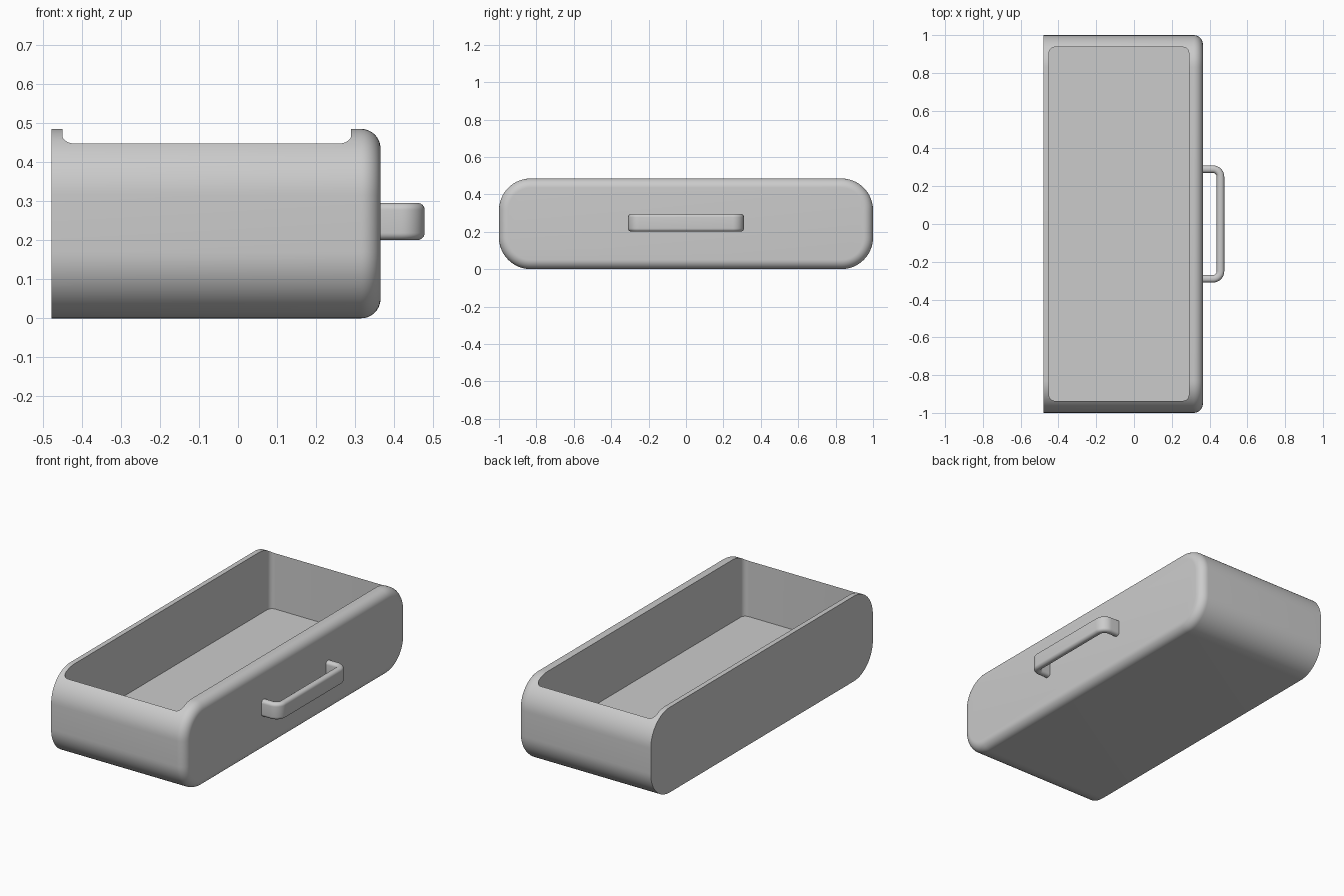
import bpy, bmesh
from math import sin, cos, pi

if "Cube" in bpy.data.objects:
    bpy.data.objects.remove(bpy.data.objects["Cube"])


def rounded_rect(w, h, r, seg):
    """Counter-clockwise outline of a w x h rounded rectangle about the origin."""
    pts = []
    for k, (sx, sy) in enumerate(((1, 1), (-1, 1), (-1, -1), (1, -1))):
        for i in range(seg + 1):
            a = (k + i / seg) * pi / 2
            pts.append((sx * (w / 2 - r) + r * cos(a), sy * (h / 2 - r) + r * sin(a)))
    return pts


def loft(name, rings):
    """Skin a list of equal-length rings and cap both ends."""
    bm = bmesh.new()
    vs = [[bm.verts.new(p) for p in ring] for ring in rings]
    n = len(vs[0])
    for a, b in zip(vs, vs[1:]):
        for i in range(n):
            bm.faces.new((a[i], a[(i + 1) % n], b[(i + 1) % n], b[i]))
    bm.faces.new(vs[0][::-1])
    bm.faces.new(vs[-1])
    bmesh.ops.recalc_face_normals(bm, faces=bm.faces)
    mesh = bpy.data.meshes.new(name)
    bm.to_mesh(mesh)
    bm.free()
    obj = bpy.data.objects.new(name, mesh)
    bpy.context.collection.objects.link(obj)
    return obj


def select_only(obj):
    bpy.ops.object.select_all(action='DESELECT')
    obj.select_set(True)
    bpy.context.view_layer.objects.active = obj


# Drawer body: rounded section along x with a rounded front edge
BACK, FRONT, H, R, EDGE = -0.478, 0.365, 0.485, 0.17, 0.05


def body_ring(x, inset):
    pts = rounded_rect(2 - 2 * inset, H - 2 * inset, R - inset, 16)
    return [(x, y, z + H / 2) for y, z in pts]


rings = [body_ring(BACK, 0)]
for i in range(11):
    t = i / 10 * pi / 2
    rings.append(body_ring(FRONT - EDGE + EDGE * sin(t), EDGE * (1 - cos(t))))
body = loft("drawer_body", rings)

# Hollow: rounded box cut from the top
hollow = rounded_rect(0.74, 1.872, 0.03, 8)
cutter = loft("hollow_cutter", [[(x - 0.08, y, z) for x, y in hollow] for z in (0.13, 0.7)])
cutter.hide_render = True
cut = body.modifiers.new("hollow", 'BOOLEAN')
cut.operation = 'DIFFERENCE'
cut.solver = 'EXACT'
cut.object = cutter
select_only(body)
bpy.ops.object.modifier_apply(modifier=cut.name)
bpy.data.objects.remove(cutter)

# Handle: rounded bar swept along a U-shaped path, (x, y, outward direction angle)
path = [(0.35, -0.29, -pi / 2)]
for side, start in ((-1, -pi / 2), (1, 0)):
    for i in range(11):
        a = start + i / 10 * pi / 2
        path.append((0.418 + 0.04 * cos(a), side * 0.25 + 0.04 * sin(a), a))
path.append((0.35, 0.29, pi / 2))
section = rounded_rect(0.04, 0.095, 0.018, 6)
handle = loft("handle", [[(x + u * cos(a), y + u * sin(a), 0.248 + v) for u, v in section]
                         for x, y, a in path])

# Smooth shading with crisp rims
for obj in (body, handle):
    select_only(obj)
    bpy.ops.object.shade_smooth_by_angle(angle=pi / 6)
